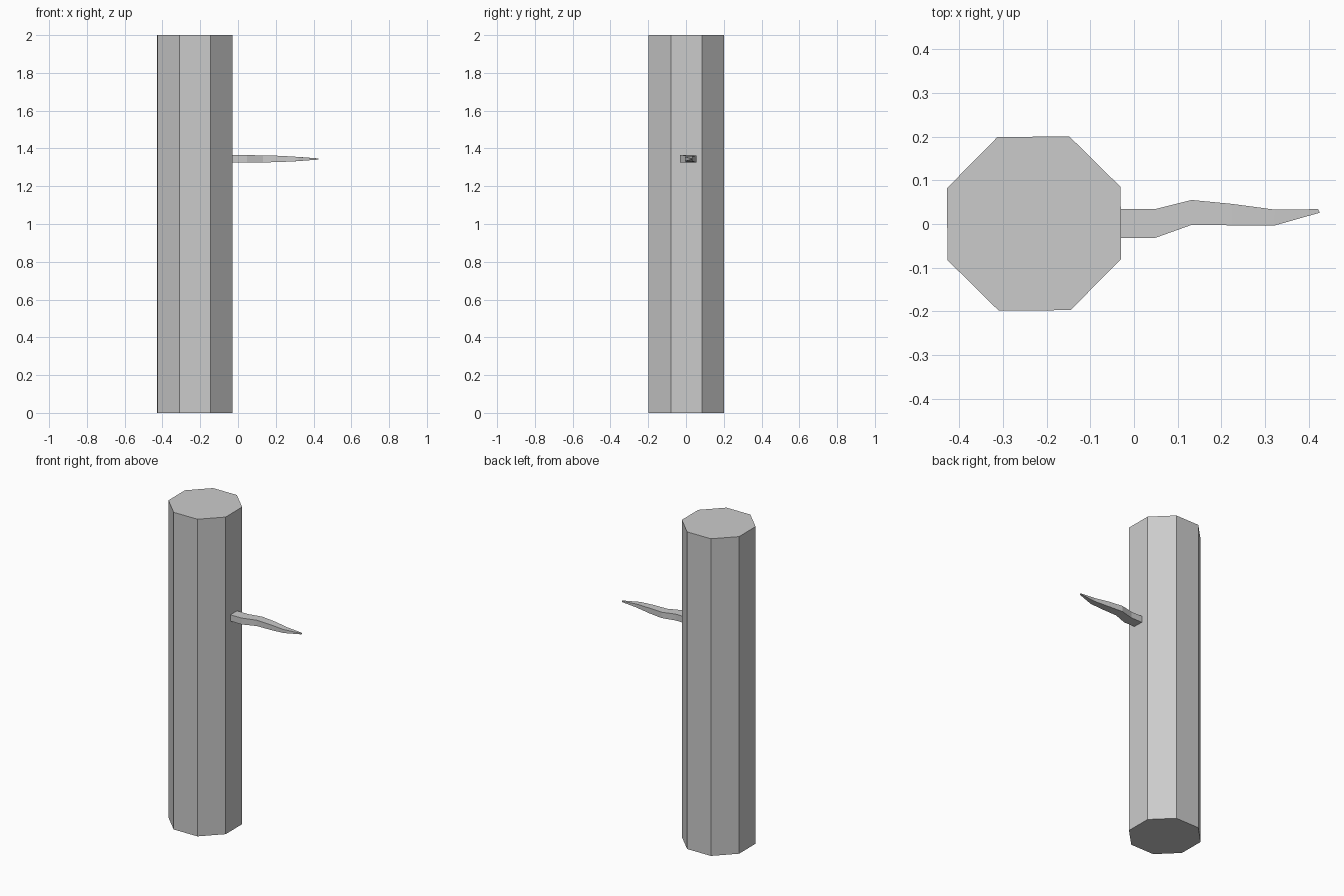
import bpy, bmesh, math

if "Cube" in bpy.data.objects:
    bpy.data.objects.remove(bpy.data.objects["Cube"])


def loft(name, rings):
    """Skin a closed solid through a list of equal-sized vertex rings."""
    bm = bmesh.new()
    loops = [[bm.verts.new(p) for p in ring] for ring in rings]
    for a, b in zip(loops, loops[1:]):
        for i in range(len(a)):
            j = (i + 1) % len(a)
            bm.faces.new((a[i], a[j], b[j], b[i]))
    bm.faces.new(loops[0][::-1])
    bm.faces.new(loops[-1])
    bmesh.ops.recalc_face_normals(bm, faces=bm.faces[:])
    mesh = bpy.data.meshes.new(name)
    bm.to_mesh(mesh)
    bm.free()
    obj = bpy.data.objects.new(name, mesh)
    bpy.context.collection.objects.link(obj)
    return obj


# Trunk: eight-sided post, turned very slightly
def octagon(z):
    angles = [math.radians(22.9 + 45 * i) for i in range(8)]
    return [(-0.229 + 0.2153 * math.cos(a), 0.001 + 0.2153 * math.sin(a), z)
            for a in angles]


loft("trunk", [octagon(0), octagon(2)])

# Branch: tapering crooked bar; (x right, x left, y right, y left, z low, z high)
stations = [
    (-0.031, -0.031, -0.032, 0.034, 1.325, 1.365),
    (0.048, 0.048, -0.032, 0.034, 1.325, 1.365),
    (0.132, 0.132, -0.002, 0.055, 1.326, 1.363),
    (0.225, 0.225, -0.003, 0.046, 1.328, 1.361),
    (0.320, 0.322, -0.004, 0.033, 1.333, 1.355),
    (0.426, 0.422, 0.026, 0.034, 1.341, 1.347),
]
loft("branch", [[(xr, yr, lo), (xl, yl, lo), (xl, yl, hi), (xr, yr, hi)]
                for xr, xl, yr, yl, lo, hi in stations])
